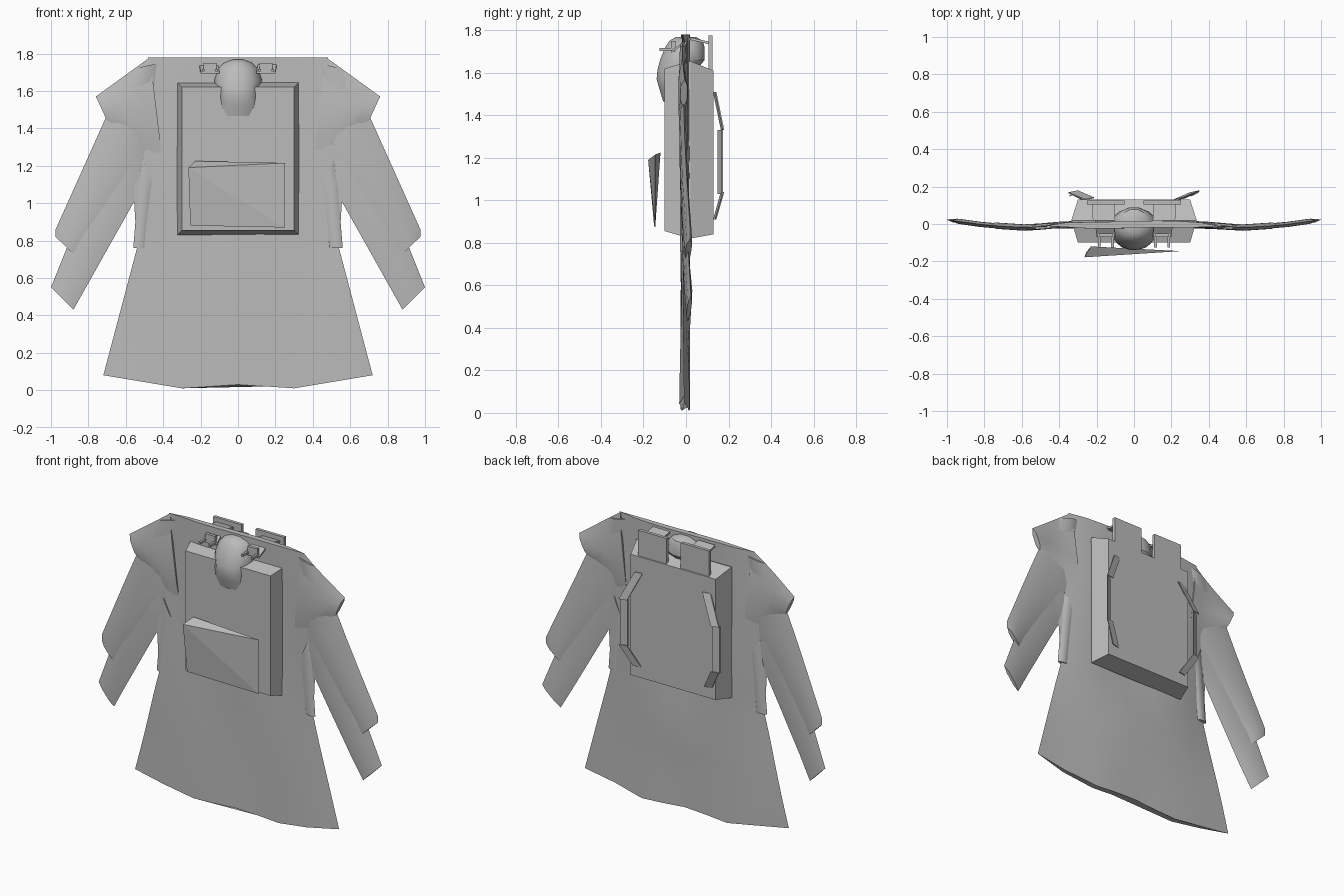
import bpy, bmesh, math
from mathutils import Vector

if "Cube" in bpy.data.objects:
    bpy.data.objects.remove(bpy.data.objects["Cube"])

grey = bpy.data.materials.new("mid_grey")
grey.diffuse_color = (0.5, 0.5, 0.5, 1)
grey.use_nodes = True
grey.node_tree.nodes["Principled BSDF"].inputs["Base Color"].default_value = grey.diffuse_color


def make(name, verts, faces, smooth=None):
    me = bpy.data.meshes.new(name)
    me.from_pydata([tuple(v) for v in verts], [], faces)
    bm = bmesh.new()
    bm.from_mesh(me)
    bmesh.ops.remove_doubles(bm, verts=bm.verts, dist=1e-5)
    bmesh.ops.recalc_face_normals(bm, faces=bm.faces)
    bm.to_mesh(me)
    bm.free()
    me.materials.append(grey)
    ob = bpy.data.objects.new(name, me)
    bpy.context.collection.objects.link(ob)
    if smooth:
        bpy.context.view_layer.objects.active = ob
        ob.select_set(True)
        bpy.ops.object.shade_smooth_by_angle(angle=math.radians(smooth))
        ob.select_set(False)
    return ob


def loft(name, rings, smooth=None):
    """Skin closed rings of equal length and cap both ends."""
    n = len(rings[0])
    verts = [v for r in rings for v in r]
    faces = [(i * n + j, i * n + (j + 1) % n, (i + 1) * n + (j + 1) % n, (i + 1) * n + j)
             for i in range(len(rings) - 1) for j in range(n)]
    faces += [tuple(range(n)), tuple(range(len(verts) - n, len(verts)))]
    return make(name, verts, faces, smooth)


def along(pts, t):
    """Point at share t of a list of points, evenly spaced by index."""
    f = t * (len(pts) - 1)
    i = min(int(f), len(pts) - 2)
    return Vector(pts[i]).lerp(Vector(pts[i + 1]), f - i)


def drape(x):
    """Depth of the cloth: sleeves dip forward, then swing back at the cuff."""
    ax = abs(x)
    keys = [(0, -.007), (.35, 0), (.57, -.02), (.8, -.005), (1.05, .03)]
    for (a, p), (b, q) in zip(keys, keys[1:]):
        if ax <= b:
            return p + (q - p) * (ax - a) / (b - a)
    return .03


def cloth(name, rows, thick, side=1, cols=8, shift=0, fold=0):
    """Flat two-layer cloth, skinned through rows of (x, z) points."""
    rings = []
    steps = 4
    for i in range((len(rows) - 1) * steps + 1):
        k, f = min(i // steps, len(rows) - 2), 0
        f = i / steps - k
        front, back = [], []
        for j in range(cols + 1):
            u = j / cols
            p = along(rows[k], u).lerp(along(rows[k + 1], u), f)
            t = thick * (1 - (2 * u - 1) ** 4)
            y = drape(p.x) + shift
            wave = fold * math.sin(9 * p.x + 4 * p.y)
            bulge = fold * 4 * math.exp(-((p.y - .55) / .12) ** 2 - ((p.x - .1) / .15) ** 2)
            front.append((side * p.x, y - t + wave, p.y))
            if 0 < j < cols:
                back.append((side * p.x, y + t + wave + bulge, p.y))
        rings.append(front + back[::-1])
    return loft(name, rings, 35)


# Coat body with a wavy hem
cloth("coat_body", [
    [(-.48, 1.78), (.48, 1.78)], [(-.55, 1.45), (.55, 1.45)],
    [(-.555, 1.0), (.555, 1.0)], [(-.54, .76), (.54, .76)],
    [(-.72, .08), (-.3, .01), (0, .03), (.3, .01), (.72, .08)]], .018, fold=.005)

# Sleeves, shoulder capes and side flaps
for s, tag in ((-1, "left"), (1, "right")):
    cloth(tag + "_under_sleeve", [
        [(.45, 1.65), (.56, 1.65)], [(.50, 1.15), (.74, 1.2)],
        [(.56, 1.0), (.82, 1.0)], [(.88, .43), (1.0, .55)]], .010, s, 4)
    cloth(tag + "_over_sleeve", [
        [(.42, 1.75), (.55, 1.72)], [(.50, 1.2), (.71, 1.45)],
        [(.82, .78), (.975, .86)], [(.86, .71), (.975, .82)]], .014, s, 4)
    cloth(tag + "_shoulder_cape", [
        [(.40, 1.2), (.47, 1.78)], [(.70, 1.44), (.76, 1.57)]], .017, s, 4)
    cloth(tag + "_side_flap", [
        [(.45, 1.1), (.52, 1.25)], [(.49, .76), (.56, .76)]], .012, s, 4)

# Pack: front panel, wider middle and back panel
loft("pack_body", [
    [(-w, y, lo), (w, y, lo), (w, y, hi), (-w, y, hi)]
    for y, w, lo, hi in ((-.10, .30, .855, 1.62), (.02, .335, .82, 1.655),
                         (.13, .30, .84, 1.61))])

# Wedge pocket, thickest at its upper left corner
make("pack_pocket",
     [(-.265, -.178, 1.19), (.25, -.145, 1.215), (.25, -.145, .87),
      (-.255, -.15, .88), (-.23, -.12, 1.225)],
     [(0, 1, 2), (0, 2, 3), (0, 4, 1), (4, 3, 2), (4, 2, 1), (0, 3, 4)])


# Rounded flap head over the pack, narrowing to a snout
def head_ring(z, w, y0, y1, n=14):
    cy, ry = (y0 + y1) / 2, (y1 - y0) / 2
    return [(w * math.cos(2 * math.pi * i / n), cy + ry * math.sin(2 * math.pi * i / n), z)
            for i in range(n)]


loft("pack_crest", [head_ring(*r) for r in (
    (1.768, .03, -.05, .05), (1.75, .08, -.08, .08), (1.72, .11, -.10, .09),
    (1.66, .128, -.125, .09), (1.61, .118, -.137, .05), (1.57, .105, -.14, .0),
    (1.52, .095, -.125, -.04), (1.465, .07, -.108, -.07))], 32)


def slab(name, a, b, width, thick):
    """Flat bar from a to b; width and thick are vectors."""
    w, t = Vector(width) / 2, Vector(thick) / 2
    return loft(name, [[Vector(p) + w + t, Vector(p) - w + t,
                        Vector(p) - w - t, Vector(p) + w - t] for p in (a, b)])


for s, tag in ((-1, "left"), (1, "right")):
    # Upright tabs behind the pack top
    slab(tag + "_back_tab", (s * .15, .115, 1.60), (s * .15, .115, 1.775),
         (.20, 0, 0), (0, .02, 0))
    # Folded straps over the pack top, with clasp and prongs
    slab(tag + "_top_strap_rear", (s * .165, .11, 1.74), (s * .16, .02, 1.76),
         (.12, 0, 0), (0, 0, .012))
    slab(tag + "_top_strap_front", (s * .16, .02, 1.76), (s * .15, -.07, 1.70),
         (.10, 0, 0), (0, 0, .012))
    slab(tag + "_clasp", (s * .15, -.07, 1.725), (s * .15, -.05, 1.725),
         (.07, 0, 0), (0, 0, .05))
    for x in (.115, .185):
        slab(tag + "_prong", (s * x, -.125, 1.71), (s * x, -.05, 1.71),
             (.014, 0, 0), (0, 0, .014))
    # Carrying strap in three flat pieces
    slab(tag + "_strap_upper", (s * .24, .135, 1.51), (s * .325, .172, 1.33),
         (.05, .01, 0), (0, .006, 0))
    slab(tag + "_strap_middle", (s * .325, .16, 1.33), (s * .325, .16, 1.03),
         (.04, .02, 0), (0, .006, 0))
    slab(tag + "_strap_lower", (s * .325, .172, 1.04), (s * .25, .135, .91),
         (.05, .01, 0), (0, .006, 0))
